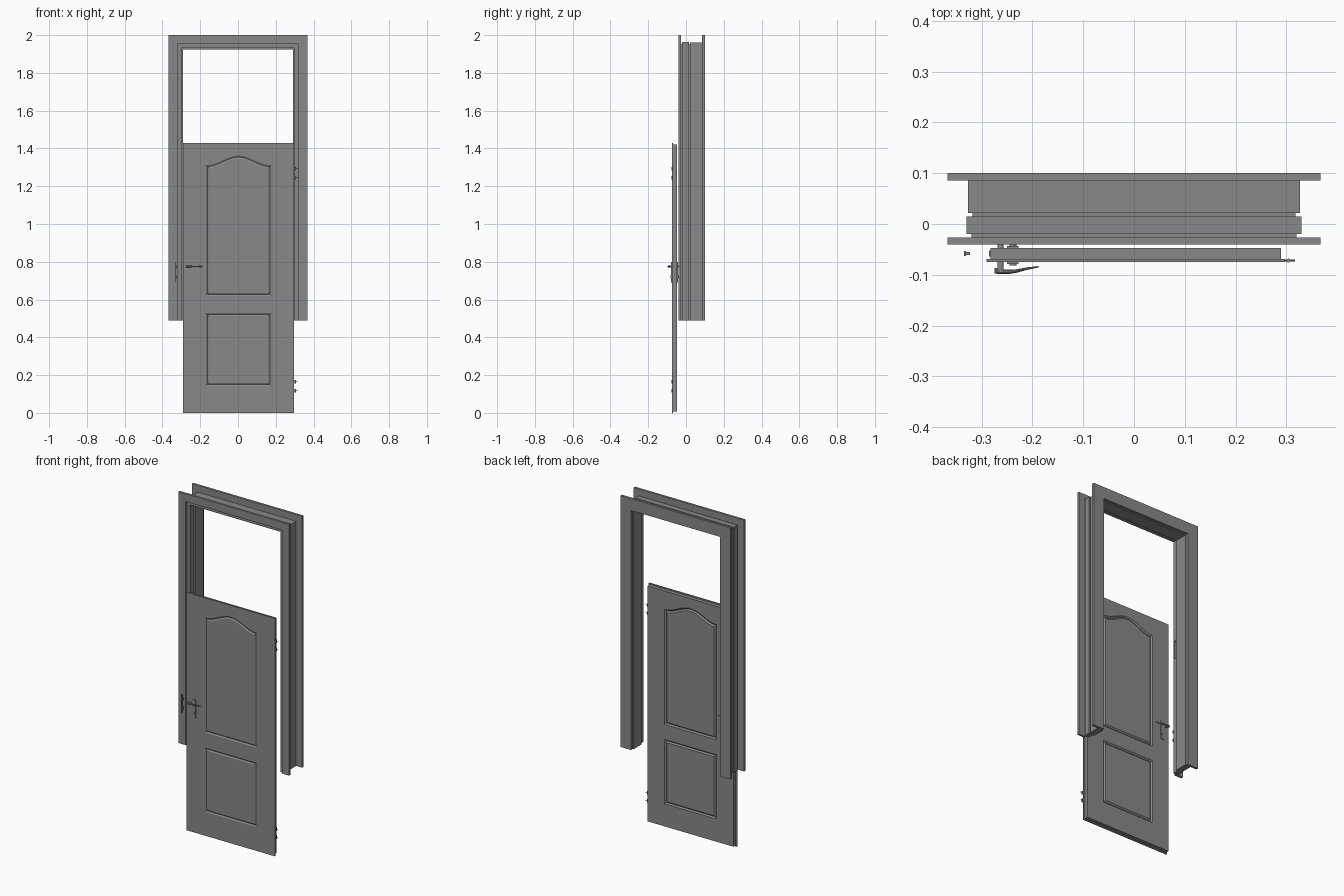
import bpy, bmesh, math
from mathutils import Vector

cube = bpy.data.objects.get("Cube")
if cube:
    bpy.data.objects.remove(cube)

grey = bpy.data.materials.new("mid_grey")
grey.use_nodes = True
colour = (0.25, 0.25, 0.25, 1)
grey.diffuse_color = colour
grey.node_tree.nodes["Principled BSDF"].inputs["Base Color"].default_value = colour


def finish(name, bm):
    bmesh.ops.recalc_face_normals(bm, faces=bm.faces)
    mesh = bpy.data.meshes.new(name)
    bm.to_mesh(mesh)
    bm.free()
    mesh.materials.append(grey)
    ob = bpy.data.objects.new(name, mesh)
    bpy.context.collection.objects.link(ob)
    return ob


def box(name, x, y, z):
    bm = bmesh.new()
    bmesh.ops.create_cube(bm, size=1)
    for v in bm.verts:
        v.co = [lo + (c + 0.5) * (hi - lo) for c, (lo, hi) in zip(v.co, (x, y, z))]
    return finish(name, bm)


def loft(name, rings, closed):
    """Skin matching rings of points; closed joins the last ring to the first."""
    bm = bmesh.new()
    loops = [[bm.verts.new(p) for p in ring] for ring in rings]
    pairs = list(zip(loops, loops[1:]))
    if closed:
        pairs.append((loops[-1], loops[0]))
    else:
        bm.faces.new(loops[0])
        bm.faces.new(loops[-1])
    for a, b in pairs:
        for i in range(len(a)):
            j = (i + 1) % len(a)
            bm.faces.new((a[i], a[j], b[j], b[i]))
    return finish(name, bm)


def rod(name, start, end, radius, sides=12):
    start, end = Vector(start), Vector(end)
    turn = (end - start).to_track_quat('Z', 'Y')
    circle = [turn @ Vector((math.cos(a), math.sin(a), 0)) * radius
              for a in (math.tau * i / sides for i in range(sides))]
    ob = loft(name, [[p + c for c in circle] for p in (start, end)], False)
    smooth(ob)
    return ob


def smooth(ob):
    bpy.ops.object.select_all(action='DESELECT')
    ob.select_set(True)
    bpy.context.view_layer.objects.active = ob
    bpy.ops.object.shade_smooth_by_angle()


def cut(ob, cutter):
    mod = ob.modifiers.new("cut", 'BOOLEAN')
    mod.operation = 'DIFFERENCE'
    mod.solver = 'EXACT'
    mod.object = cutter
    cutter.hide_render = True
    cutter.hide_set(True)


# Door frame: profiles of (outward offset, y) swept up, across and down
HALF, HEAD, FOOT = 0.29, 1.924, 0.49


def surround(name, profile):
    corners = [(-1, False), (-1, True), (1, True), (1, False)]
    return loft(name, [[(side * (HALF + o), y, HEAD + o if top else FOOT)
                        for o, y in profile] for side, top in corners], False)


surround("front_casing", [(0.03, -0.04), (0.077, -0.04), (0.077, -0.027), (0.03, -0.027)])
jamb = surround("door_jamb", [
    (0.01, -0.027), (0.03, -0.027), (0.03, -0.02), (0.04, -0.02), (0.04, 0.015),
    (0.028, 0.015), (0.028, 0.022), (0.037, 0.022), (0.037, 0.086),
    (0.0, 0.086), (0.0, 0.008), (0.01, 0.008)])
surround("back_casing", [(0.006, 0.086), (0.077, 0.086), (0.077, 0.1), (0.006, 0.1)])
cut(jamb, box("latch_slot_cutter", (-0.315, -0.28), (-0.015, 0.002), (1.2, 1.31)))

# Door leaf: thin overlapping front skin and a slightly smaller core
MID = 0.0035
FRONT, BACK = -0.075, -0.047
skin = box("door_front_skin", (MID - 0.2935, MID + 0.2935), (FRONT, -0.069), (0, 1.43))
core = box("door_core", (MID - 0.286, MID + 0.286), (-0.069, BACK), (0.007, 1.422))


# Panel grooves: V-shaped rings, the upper one with an arched head
def groove(name, bottom, shoulder, rise, face, depth):
    half, width, steps = 0.173, 0.016, 24

    def ring(inset, y):
        w = half - inset
        head = [(w * (1 - 2 * i / steps), shoulder - inset
                 + rise * (0.5 + 0.5 * math.cos(math.pi * (1 - 2 * i / steps))))
                for i in range(steps + 1)]
        if not rise:
            head = [head[0], head[-1]]
        outline = [(-w, bottom + inset), (w, bottom + inset)] + head
        return [(MID + x, y, z) for x, z in outline]

    out = face - math.copysign(0.002, depth)
    return loft(name, [ring(0, out), ring(0, face), ring(width / 2, face + depth),
                       ring(width, face), ring(width, out)], True)


for side, leaf, face, depth in (("front", skin, FRONT, 0.005), ("back", core, BACK, -0.007)):
    cut(leaf, groove(side + "_upper_groove_cutter", 0.62, 1.312, 0.05, face, depth))
    cut(leaf, groove(side + "_lower_groove_cutter", 0.143, 0.53, 0, face, depth))

# Lever handles, mirrored on both faces of the door
CENTRE = (FRONT + BACK) / 2
for side, s in (("front", -1), ("back", 1)):
    def at(d):
        return CENTRE + s * d
    box(side + "_handle_plate", (-0.25, -0.227), sorted((at(0.014), at(0.018))), (0.69, 0.8))
    rod(side + "_handle_spindle", (-0.263, at(0.012), 0.775), (-0.263, at(0.031), 0.775), 0.006)
    rod(side + "_key_barrel", (-0.238, at(0.014), 0.72), (-0.238, at(0.021), 0.72), 0.007)
    rings = []
    for i in range(9):
        t = i / 8
        x = -0.274 + 0.086 * t
        mid = 0.031 + 0.003 * math.sin(math.pi * min(1, t * 1.4)) - 0.008 * t * t
        r = 0.0055 * (1 - 0.75 * t)
        rings.append([(x, at(mid + r * math.cos(a)), 0.775 + r * math.sin(a))
                      for a in (math.tau * k / 10 for k in range(10))])
    smooth(loft(side + "_lever", rings, False))

# Latch face on the door edge and the loose strike plate beside it
box("latch_face", (-0.285, -0.2815), (-0.064, -0.052), (0.69, 0.8))
box("strike_plate", (-0.334, -0.331), (-0.063, -0.053), (0.69, 0.8))
for n, z in enumerate((0.72, 0.772)):
    box(f"strike_tab_{n + 1}", (-0.332, -0.323), (-0.061, -0.055), (z - 0.008, z + 0.008))

# Hinge pins along the left edge
for n, z in enumerate((0.117, 0.165, 1.245, 1.293)):
    rod(f"hinge_pin_{n + 1}", (0.285, -0.072, z), (0.317, -0.072, z), 0.002)
    rod(f"hinge_barrel_{n + 1}", (0.304, -0.072, z - 0.01), (0.304, -0.072, z + 0.01), 0.004)
